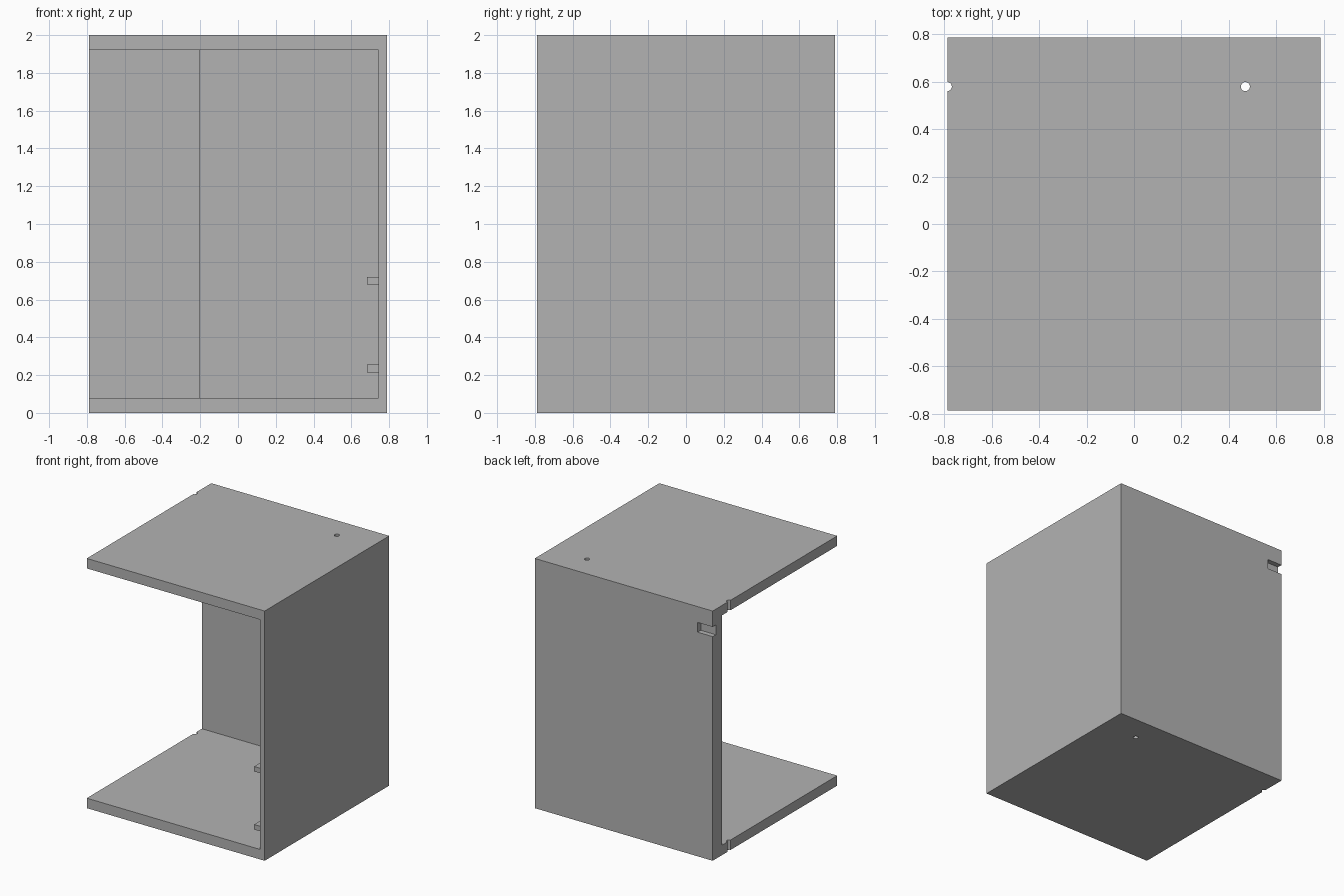
import bpy
import bmesh
from mathutils import Matrix, Vector

if "Cube" in bpy.data.objects:
    bpy.data.objects.remove(bpy.data.objects["Cube"])

HALF, HEIGHT = 0.788, 2.0
FLOOR, CEILING = 0.08, 1.92
SIDE_INNER, BACK_INNER = 0.745, 0.668

grey = bpy.data.materials.new("plain_grey")
grey.use_nodes = True
colour = (0.45, 0.45, 0.45, 1)
grey.diffuse_color = colour
grey.node_tree.nodes["Principled BSDF"].inputs["Base Color"].default_value = colour


def make_object(name, bm):
    mesh = bpy.data.meshes.new(name)
    bm.to_mesh(mesh)
    bm.free()
    mesh.materials.append(grey)
    obj = bpy.data.objects.new(name, mesh)
    bpy.context.collection.objects.link(obj)
    return obj


def box(name, low, high):
    low, high = Vector(low), Vector(high)
    bm = bmesh.new()
    matrix = Matrix.Translation((low + high) / 2) @ Matrix.Diagonal((high - low).to_4d())
    bmesh.ops.create_cube(bm, size=1, matrix=matrix)
    return make_object(name, bm)


def pin_hole(name, x, y):
    bm = bmesh.new()
    bmesh.ops.create_cone(bm, cap_ends=True, segments=32, radius1=0.019, radius2=0.019,
                          depth=3, matrix=Matrix.Translation((x, y, 1)))
    return make_object(name, bm)


def cut(target, cutter):
    mod = target.modifiers.new("cut", "BOOLEAN")
    mod.operation = "DIFFERENCE"
    mod.solver = "EXACT"
    mod.object = cutter
    bpy.context.view_layer.objects.active = target
    bpy.ops.object.modifier_apply(modifier=mod.name)
    bpy.data.objects.remove(cutter)


# Cabinet carcass, open at the front and at the -x side
cabinet = box("cabinet_shell", (-HALF, -HALF, 0), (HALF, HALF, HEIGHT))
cut(cabinet, box("cavity", (-1, -1, FLOOR), (SIDE_INNER, BACK_INNER, CEILING)))

# Thinner part of the back panel
cut(cabinet, box("back_recess", (-0.205, 0.5, FLOOR), (SIDE_INNER, 0.71, CEILING)))

# Latch slot in the outer back edge
cut(cabinet, box("latch_slot", (-1, HALF - 0.04, 1.795), (-0.655, 1, 1.873)))

# Pin holes through the top and bottom panels
for x in (-HALF, 0.47):
    cut(cabinet, pin_hole("pin_hole", x, 0.58))

# Shelf rails on the side wall
for name, z in (("lower_rail", 0.215), ("upper_rail", 0.68)):
    box(name, (0.682, -0.77, z), (SIDE_INNER + 0.01, BACK_INNER, z + 0.04))
